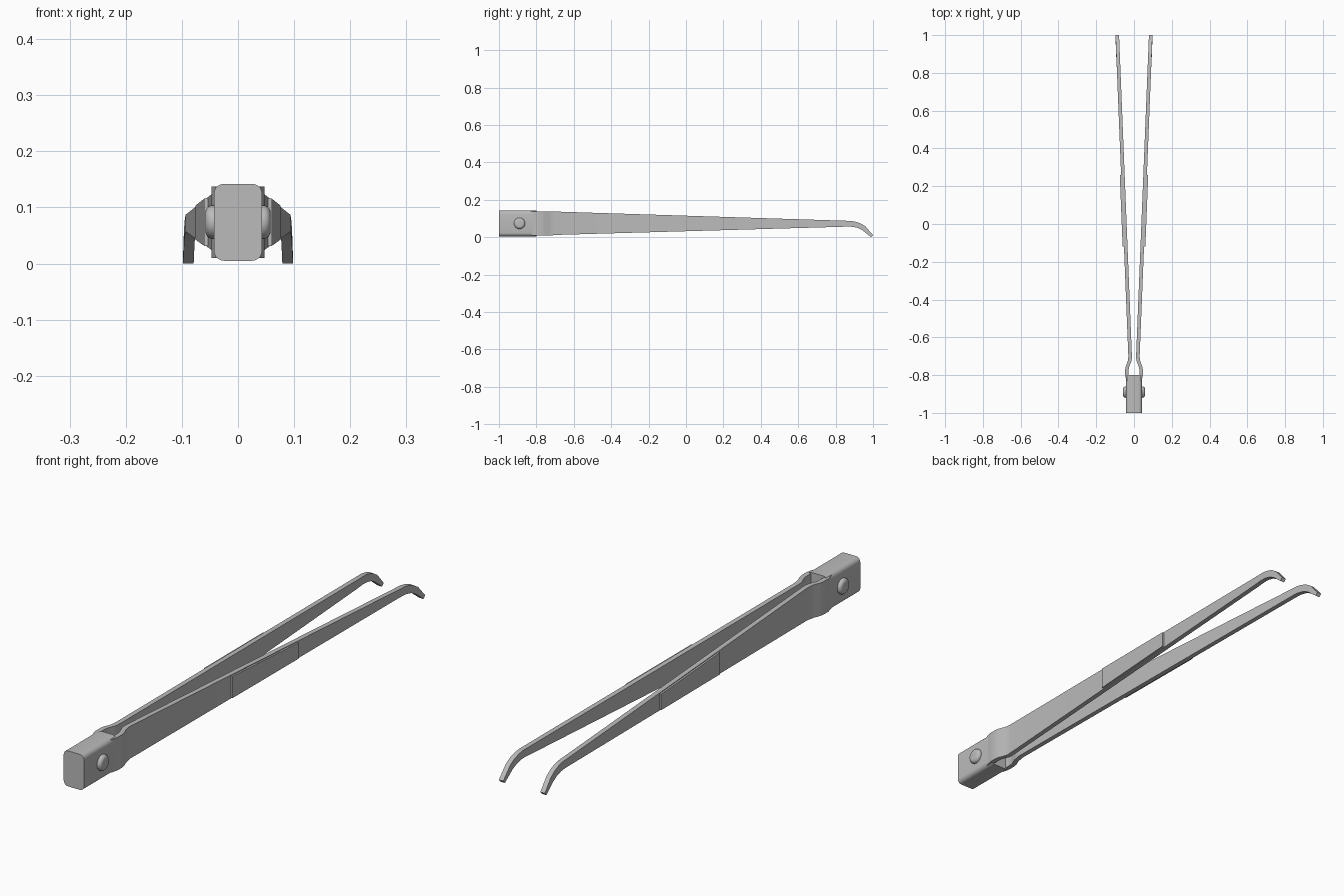
import bpy, bmesh, math

if "Cube" in bpy.data.objects:
    bpy.data.objects.remove(bpy.data.objects["Cube"], do_unlink=True)

STEEL = (0.5, 0.5, 0.5, 1)
steel = bpy.data.materials.new("grey steel")
steel.use_nodes = True
steel.diffuse_color = STEEL
steel.node_tree.nodes["Principled BSDF"].inputs["Base Color"].default_value = STEEL


def finish(name, bm, mirrored=False):
    """Turn a bmesh into a shaded object, optionally mirrored across x."""
    bmesh.ops.recalc_face_normals(bm, faces=bm.faces)
    mesh = bpy.data.meshes.new(name)
    bm.to_mesh(mesh)
    bm.free()
    mesh.materials.append(steel)
    obj = bpy.data.objects.new(name, mesh)
    bpy.context.collection.objects.link(obj)
    bpy.ops.object.select_all(action='DESELECT')
    obj.select_set(True)
    bpy.context.view_layer.objects.active = obj
    bpy.ops.object.shade_smooth_by_angle(angle=math.radians(35))
    if mirrored:
        mod = obj.modifiers.new("other side", 'MIRROR')
        mod.use_mirror_merge = False
    return obj


def loft(sections, thickness):
    """Flat bar through (low y, low z, high y, high z, outer x) sections."""
    bm = bmesh.new()
    rings = []
    for yl, zl, yh, zh, xo in sections:
        xi = xo - thickness
        corners = [(xi, yl, zl), (xo, yl, zl), (xo, yh, zh), (xi, yh, zh)]
        rings.append([bm.verts.new(c) for c in corners])
    for a, b in zip(rings, rings[1:]):
        for i in range(len(a)):
            j = (i + 1) % len(a)
            bm.faces.new((a[i], a[j], b[j], b[i]))
    bm.faces.new(rings[0])
    bm.faces.new(rings[-1])
    return bm


def outer(y):
    return 0.03 + 0.04 * (y + 0.7)


def low(y):
    return 0.012 + 0.0284 * (y + 0.7)


def high(y):
    return 0.137 - 0.0316 * (y + 0.7)


def straight(y, lift=0, inset=0):
    return (y, low(y) + inset, y, high(y) - inset, outer(y) + lift)


# Arms: bent root, long taper, hooked tip
root = [(y, 0.01, y, 0.137, x) for y, x in
        ((-0.83, 0.04), (-0.8, 0.047), (-0.77, 0.047), (-0.755, 0.044),
         (-0.73, 0.034), (-0.715, 0.031))]
shaft = [straight(y) for y in (-0.7, 0, 0.83)]
hook = [(yl, zl, yh, zh, outer(yh)) for yl, zl, yh, zh in
        ((0.87, 0.057, 0.885, 0.087), (0.895, 0.055, 0.91, 0.082),
         (0.92, 0.049, 0.935, 0.073), (0.945, 0.036, 0.96, 0.057),
         (0.99, 0, 1, 0.011))]
finish("arms", loft(root + shaft + hook, 0.019), mirrored=True)

# Thin finger pads on the outer faces
pad = [straight(y, lift=0.007, inset=0.003) for y in (-0.12, 0.26)]
finish("finger_pads", loft(pad, 0.012), mirrored=True)

# End block with rounded long edges
bm = bmesh.new()
bmesh.ops.create_cube(bm, size=1)
bmesh.ops.scale(bm, vec=(0.086, 0.2, 0.137), verts=bm.verts)
bmesh.ops.translate(bm, vec=(0, -0.9, 0.0735), verts=bm.verts)
long_edges = [e for e in bm.edges if abs(e.verts[0].co.y - e.verts[1].co.y) > 0.1]
bmesh.ops.bevel(bm, geom=long_edges, offset=0.018, segments=5, profile=0.5, affect='EDGES')
finish("end_block", bm)

# Rivet through the block, with domed heads
bm = bmesh.new()
bmesh.ops.create_cone(bm, cap_ends=True, segments=32, radius1=0.03, radius2=0.03, depth=0.116)
rims = [e for e in bm.edges if abs(e.verts[0].co.z - e.verts[1].co.z) < 0.01]
bmesh.ops.bevel(bm, geom=rims, offset=0.013, segments=5, profile=0.5, affect='EDGES')
rivet = finish("rivet", bm)
rivet.rotation_euler.y = math.pi / 2
rivet.location = (0, -0.89, 0.074)
